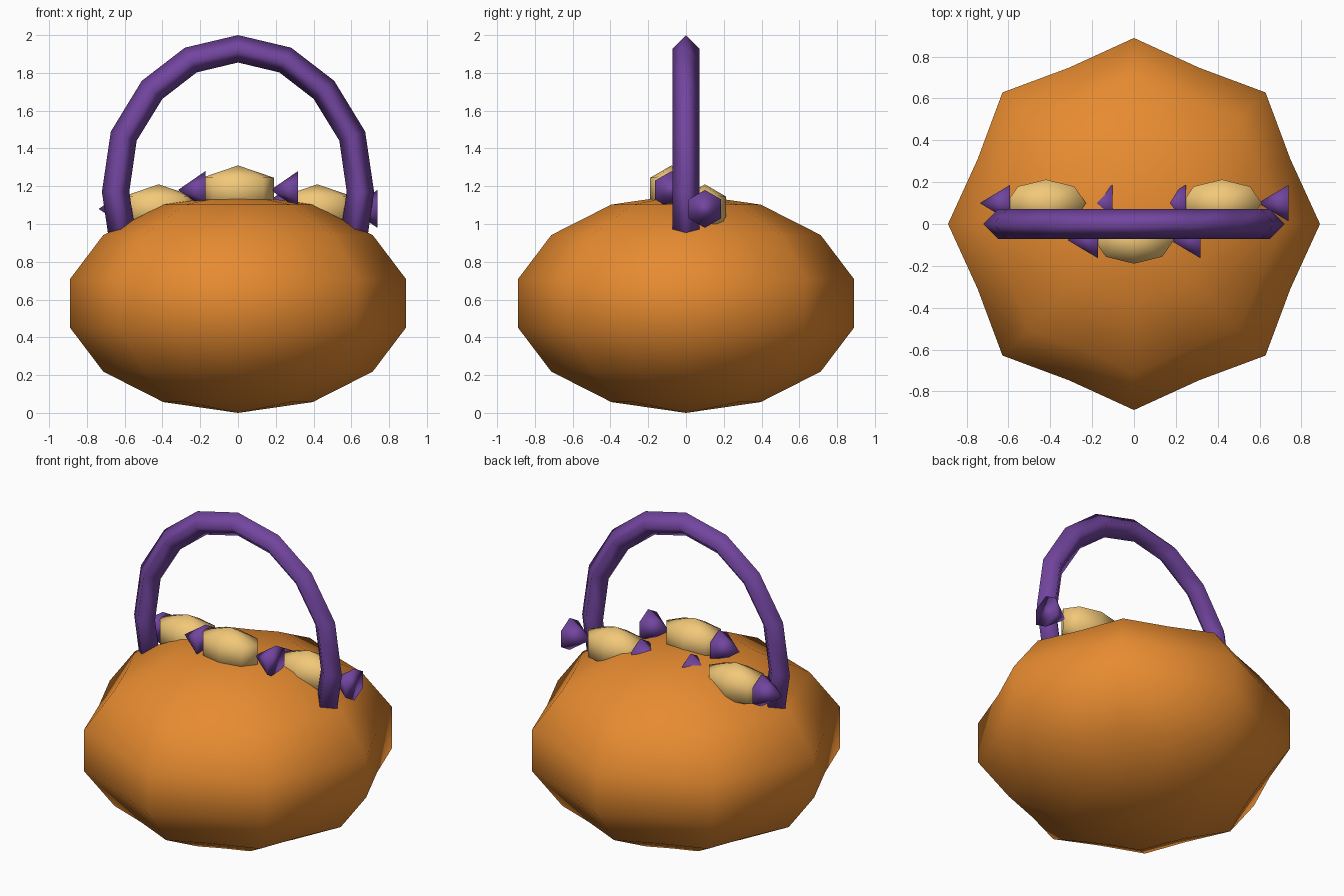
import bpy, bmesh, math
from mathutils import Matrix, Vector

if "Cube" in bpy.data.objects:
    bpy.data.objects.remove(bpy.data.objects["Cube"])


def material(name, rgb):
    m = bpy.data.materials.new(name)
    m.diffuse_color = (*rgb, 1)
    m.use_nodes = True
    m.node_tree.nodes["Principled BSDF"].inputs["Base Color"].default_value = m.diffuse_color
    return m


ORANGE = material("orange", (0.80, 0.26, 0.03))
PURPLE = material("purple", (0.17, 0.06, 0.35))
TAN = material("tan", (0.89, 0.58, 0.19))


def finish(bm, name, mat, loc=(0, 0, 0)):
    bmesh.ops.recalc_face_normals(bm, faces=bm.faces)
    for f in bm.faces:
        f.smooth = True
    me = bpy.data.meshes.new(name)
    bm.to_mesh(me)
    bm.free()
    me.materials.append(mat)
    ob = bpy.data.objects.new(name, me)
    ob.location = loc
    bpy.context.collection.objects.link(ob)
    return ob


def sphere(name, segs, rings, scale, loc, mat, valley=1.0):
    bm = bmesh.new()
    bmesh.ops.create_uvsphere(bm, u_segments=segs, v_segments=rings, radius=1)
    for v in bm.verts:
        # every second meridian is pulled in to form the ribs
        k = round(math.atan2(v.co.y, v.co.x) / (2 * math.pi / segs))
        f = valley if k % 2 else 1.0
        v.co = (v.co.x * scale[0] * f, v.co.y * scale[1] * f, v.co.z * scale[2])
    return finish(bm, name, mat, loc)


def wrapper_end(name, loc):
    # six-sided cone, tip towards -x, corner upwards
    bm = bmesh.new()
    bmesh.ops.create_cone(bm, cap_ends=True, segments=6, radius1=0.1, radius2=0, depth=0.145)
    rot = Matrix.Rotation(-math.pi / 2, 4, 'Y') @ Matrix.Rotation(math.pi / 6, 4, 'Z')
    bmesh.ops.transform(bm, matrix=rot, verts=bm.verts)
    return finish(bm, name, PURPLE, loc)


# ribbed pumpkin bucket
sphere("pumpkin_body", 16, 7, (0.912, 0.912, 0.58), (0, 0, 0.58), ORANGE, 0.91)

# arched handle: diamond section swept along a mirrored path
half = [(0.605, 0.88), (0.648, 1.17), (0.605, 1.465), (0.455, 1.71), (0.25, 1.868)]
path = [Vector((-x, 0, z)) for x, z in half] + [Vector((0, 0, 1.9275))]
path += [Vector((x, 0, z)) for x, z in reversed(half)]
R = 0.0725
bm = bmesh.new()
rings = []
for i, p in enumerate(path):
    t = (path[min(i + 1, len(path) - 1)] - path[max(i - 1, 0)]).normalized()
    n, side = Vector((-t.z, 0, t.x)) * R, Vector((0, R, 0))
    rings.append([bm.verts.new(p + d) for d in (n, side, -n, -side)])
for a, b in zip(rings, rings[1:]):
    for j in range(4):
        k = (j + 1) % 4
        bm.faces.new((a[j], a[k], b[k], b[j]))
bm.faces.new(rings[0])
bm.faces.new(rings[-1])
finish(bm, "handle", PURPLE)

# wrapped candies on top
for label, x, y, z in (("left", -0.42, 0.10, 1.08), ("middle", 0, -0.077, 1.18), ("right", 0.42, 0.10, 1.08)):
    sphere(f"candy_{label}", 8, 3, (0.22, 0.13, 0.13), (x, y, z), TAN)
    wrapper_end(f"wrapper_{label}_a", (x - 0.245, y, z))
    wrapper_end(f"wrapper_{label}_b", (x + 0.245, y, z))
